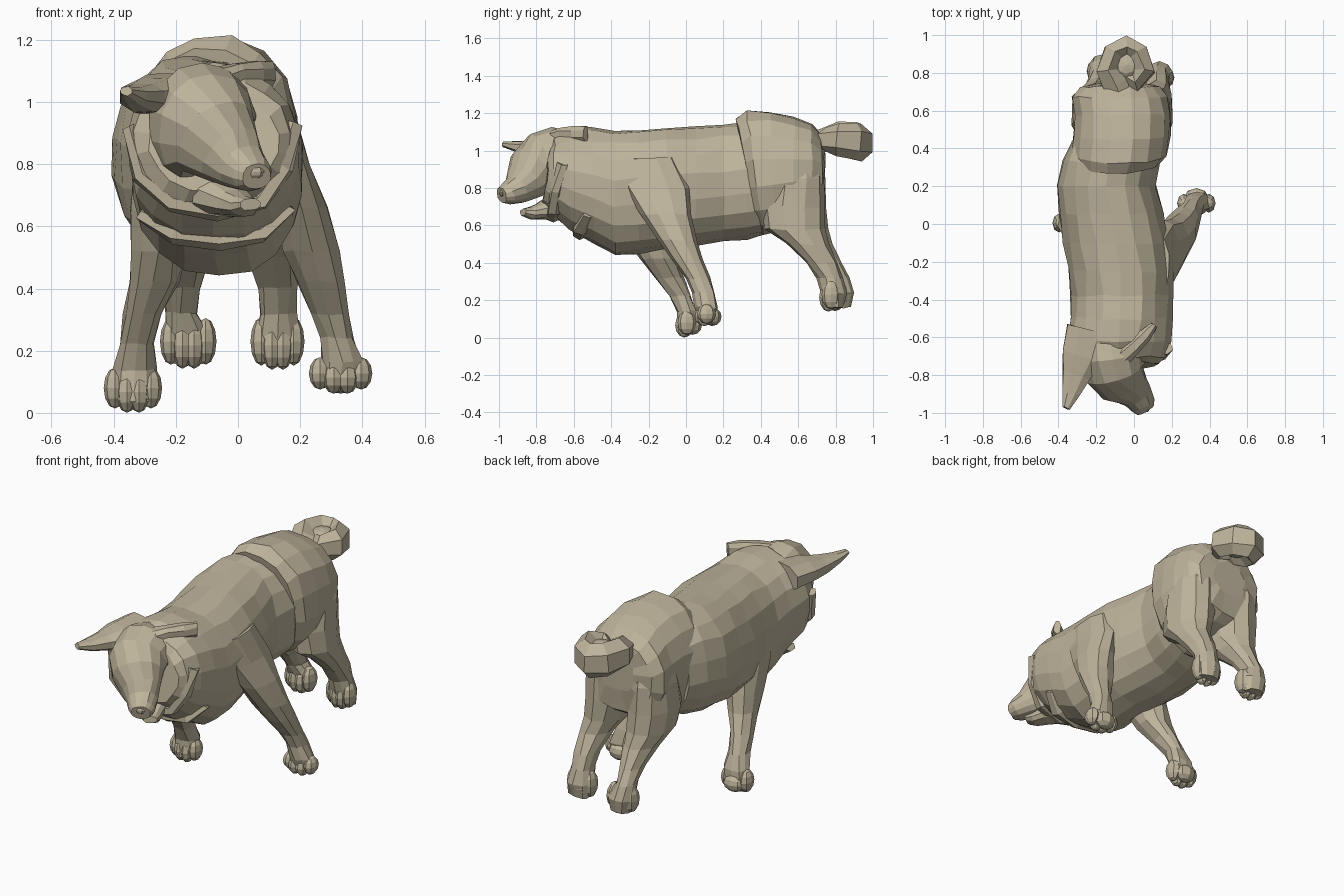
import bpy, bmesh, math, random
from mathutils import Vector as V
from mathutils.bvhtree import BVHTree

random.seed(4)
coat = bpy.data.materials.new("coat")
coat.diffuse_color = (.52, .46, .335, 1)
parts = []


def finish(name, bm):
    bmesh.ops.recalc_face_normals(bm, faces=bm.faces)
    me = bpy.data.meshes.new(name)
    bm.to_mesh(me)
    bm.free()
    me.materials.append(coat)
    ob = bpy.data.objects.new(name, me)
    bpy.context.collection.objects.link(ob)
    parts.append(ob)


def loft(name, rings, n=12, power=2.2, jitter=0.006):
    """Skin rings given as (centre, half-axis a, half-axis b)."""
    prof = []
    for i in range(n):
        t = 2 * math.pi * (i + 0.5) / n
        prof.append([math.copysign(abs(f(t)) ** (2 / power), f(t)) for f in (math.cos, math.sin)])
    mu, mv = max(p[0] for p in prof), max(p[1] for p in prof)
    bm = bmesh.new()
    rows = []
    for c, a, b in rings:
        rows.append([bm.verts.new(c + a * (u / mu) + b * (v / mv) + V(
            [random.uniform(-jitter, jitter) for _ in range(3)])) for u, v in prof])
    for r, s in zip(rows, rows[1:]):
        for i in range(n):
            k = (i + 1) % n
            bm.faces.new((r[i], r[k], s[k], s[i]))
    bm.faces.new(rows[0])
    bm.faces.new(rows[-1])
    finish(name, bm)


def along_y(name, rows, **kw):
    """Rows: y, x0, x1, z0, z1, backward lean of the ring's foot."""
    loft(name, [(V(((x0 + x1) / 2, y, (z0 + z1) / 2)), V(((x1 - x0) / 2, 0, 0)),
                 V((0, -lean, (z1 - z0) / 2))) for y, x0, x1, z0, z1, lean in rows], **kw)


def along_z(name, rows, **kw):
    """Rows: z, x0, x1, y0, y1."""
    loft(name, [(V(((x0 + x1) / 2, (y0 + y1) / 2, z)), V(((x1 - x0) / 2, 0, 0)),
                 V((0, (y1 - y0) / 2, 0))) for z, x0, x1, y0, y1 in rows], **kw)


def tube(name, pts, **kw):
    """Points: x, y, z, sideways radius, upward radius."""
    p = [V(q[:3]) for q in pts]
    rings = []
    for i, q in enumerate(pts):
        t = (p[min(i + 1, len(p) - 1)] - p[max(i - 1, 0)]).normalized()
        side = t.cross(V((0, 0, 1))).normalized()
        rings.append((p[i], side * q[3], side.cross(t) * q[4]))
    loft(name, rings, **kw)


def blob(name, c, r):
    bm = bmesh.new()
    bmesh.ops.create_uvsphere(bm, u_segments=8, v_segments=6, radius=1)
    for v in bm.verts:
        v.co = V([c[i] + v.co[i] * r[i] for i in range(3)])
    finish(name, bm)


# Torso, ending in the neck ruff
along_y("torso", [
    (.44, -.33, .14, .56, 1.12, 0), (.33, -.375, .13, .53, 1.15, 0),
    (.20, -.40, .11, .51, 1.145, 0), (.05, -.395, .15, .49, 1.135, 0),
    (-.10, -.375, .185, .47, 1.125, 0), (-.25, -.345, .205, .45, 1.115, 0),
    (-.38, -.335, .205, .435, 1.11, 0), (-.50, -.34, .20, .50, 1.12, 0),
    (-.62, -.355, .19, .57, 1.12, 0), (-.71, -.33, .17, .655, 1.08, -.01),
    (-.745, -.28, .13, .71, 1.03, -.02)], n=18, jitter=.008)

# Rump
along_y("rump", [
    (.33, -.315, .14, .56, 1.17, .06), (.37, -.33, .175, .55, 1.21, .05),
    (.47, -.32, .19, .57, 1.205, .02), (.58, -.315, .19, .61, 1.175, 0),
    (.67, -.325, .17, .64, 1.14, 0), (.725, -.28, .13, .68, 1.08, 0),
    (.74, -.18, .04, .80, 1.0, 0)], n=16, jitter=.007)

# Hind legs
along_z("hind_leg_left", [
    (1.0, -.29, -.11, .50, .70), (.85, -.322, -.09, .44, .745), (.70, -.325, -.08, .405, .75),
    (.58, -.31, -.08, .43, .755), (.50, -.275, -.09, .55, .78),
    (.40, -.24, -.12, .66, .83), (.32, -.235, -.13, .73, .87),
    (.24, -.235, -.09, .76, .90), (.16, -.22, -.10, .79, .88)], n=10)
along_z("hind_leg_right", [
    (1.0, -.02, .15, .50, .70), (.85, -.04, .188, .44, .74), (.70, -.04, .195, .405, .745),
    (.58, -.01, .20, .42, .745), (.50, .03, .20, .54, .76),
    (.40, .06, .19, .64, .81), (.32, .07, .185, .70, .84),
    (.24, .055, .20, .72, .86), (.16, .07, .19, .75, .84)], n=10)

# Front legs, swept backward and outward
along_z("front_leg_left", [
    (.82, -.33, -.18, -.42, -.16), (.65, -.345, -.15, -.38, -.08),
    (.52, -.345, -.17, -.32, -.06), (.42, -.352, -.19, -.25, -.05),
    (.32, -.365, -.245, -.17, -.01), (.22, -.38, -.27, -.09, .03),
    (.14, -.40, -.265, -.05, .06), (.04, -.40, -.27, -.05, .06)], n=10)
along_z("front_leg_right", [
    (.96, .06, .185, -.36, -.06), (.80, .08, .235, -.33, .02),
    (.66, .12, .29, -.24, .03), (.52, .15, .33, -.15, .06),
    (.42, .19, .345, -.08, .09), (.32, .24, .352, 0, .125),
    (.24, .265, .37, .03, .155), (.16, .27, .40, .05, .165),
    (.09, .27, .39, .07, .16)], n=10)

# Toes: paw centre, then spread, toe radii
paws = {"front_left": ((-.338, -.015, .075), .058, (.036, .05, .066)),
        "front_right": ((.33, .09, .122), .066, (.036, .05, .052)),
        "hind_left": ((-.16, .79, .225), .056, (.035, .055, .075)),
        "hind_right": ((.127, .755, .225), .052, (.035, .05, .078))}
for leg, (c, s, r) in paws.items():
    for i in range(4):
        f = (i - 1.5) / 1.5
        blob(f"{leg}_toe_{i + 1}", (c[0] + f * s, c[1] + .02 * abs(f),
                                    c[2] + .02 * abs(f) - .015), r)
    blob(f"{leg}_pad", (c[0], c[1] + .05, c[2] - .01), (.065, .05, .05))

# Head turned to one side, with a lower jaw
tube("head", [
    (-.13, -.60, .93, .15, .17), (-.115, -.70, .925, .17, .20),
    (-.10, -.775, .915, .16, .185), (-.075, -.82, .885, .135, .145),
    (-.025, -.86, .83, .105, .11), (.015, -.905, .79, .082, .078),
    (.045, -.955, .768, .068, .06), (.06, -.985, .76, .05, .042)], n=14, jitter=.003)
tube("lower_jaw", [
    (-.06, -.70, .70, .10, .07), (-.01, -.78, .675, .065, .045),
    (.02, -.83, .665, .05, .035), (.04, -.87, .67, .035, .02)], n=10, jitter=.003)
blob("nose", (.05, -.98, .775), (.035, .02, .022))
blob("eye_left", (-.13, -.885, .915), (.03, .02, .02))
blob("eye_right", (.02, -.79, .93), (.02, .03, .02))

# Ears: one pointing forward, one folded back against the ruff
tube("ear_left", [
    (-.235, -.56, 1.02, .12, .07), (-.27, -.70, 1.02, .11, .055),
    (-.305, -.80, 1.015, .075, .045), (-.335, -.90, 1.02, .045, .03),
    (-.36, -.975, 1.035, .02, .015)], n=8, jitter=.003)
tube("ear_right", [
    (-.08, -.72, 1.06, .05, .045), (0, -.65, 1.085, .04, .04),
    (.06, -.59, 1.09, .035, .04), (.105, -.535, 1.09, .02, .04)], n=8, jitter=.003)

# Ruff folds round the neck and across the chest
tube("ruff_fold", [
    (-.345, -.66, .92, .03, .03), (-.31, -.69, .76, .03, .03), (-.21, -.70, .675, .035, .03),
    (-.07, -.71, .645, .04, .03), (.07, -.70, .68, .035, .03), (.145, -.69, .79, .03, .03),
    (.17, -.66, .93, .03, .03)], n=6)
tube("chest_fold", [
    (-.31, -.52, .64, .03, .03), (-.20, -.56, .575, .04, .03), (-.06, -.57, .555, .04, .03),
    (.07, -.56, .58, .04, .03), (.16, -.52, .66, .03, .03)], n=6)

# Curled tail with a filled middle
tube("tail", [
    (-.07, .67, 1.05, .05, .045), (-.10, .74, 1.06, .07, .06),
    (-.14, .81, 1.065, .055, .09), (-.11, .905, 1.05, .055, .10),
    (-.04, .94, 1.04, .055, .10), (.025, .905, 1.05, .055, .10),
    (.055, .81, 1.06, .055, .09), (.01, .75, 1.06, .045, .065),
    (-.05, .78, 1.05, .03, .05)], n=6, power=2, jitter=.004)
blob("tail_core", (-.04, .84, 1.06), (.09, .09, .06))

# Drop faces buried inside other parts
trees = {o: BVHTree.FromPolygons([v.co for v in o.data.vertices],
                                 [p.vertices for p in o.data.polygons]) for o in parts}


def inside(tree, p):
    d, hits, q = V((.31, .52, .79)).normalized(), 0, p
    while hits < 20:
        hit = tree.ray_cast(q, d)[0]
        if hit is None:
            break
        hits, q = hits + 1, hit + d * 1e-5
    return hits % 2 == 1


for o in parts:
    bm = bmesh.new()
    bm.from_mesh(o.data)
    buried = [f for f in bm.faces if any(
        all(inside(t, v.co) for v in f.verts) for k, t in trees.items() if k is not o)]
    if len(buried) < len(bm.faces):
        bmesh.ops.delete(bm, geom=buried, context='FACES')
    bm.to_mesh(o.data)
    bm.free()
